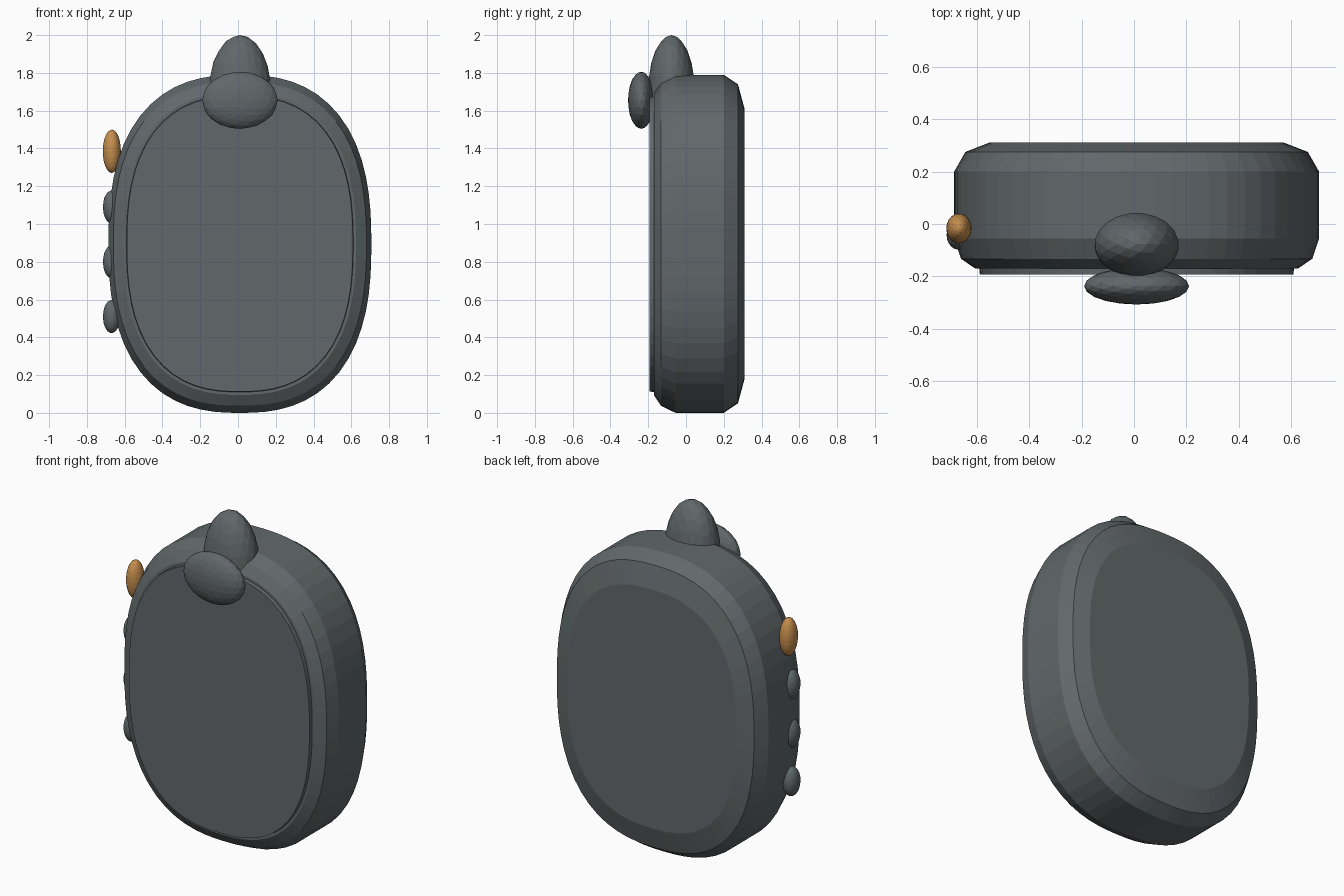
import bpy
import bmesh
from math import cos, sin, pi, copysign

cube = bpy.data.objects.get("Cube")
if cube:
    bpy.data.objects.remove(cube)

CX, CZ = 0.01, 0.895   # centre of the body outline
SEGMENTS = 64
ROUNDNESS = 2.5        # superellipse exponent


def make_material(name, colour):
    mat = bpy.data.materials.new(name)
    mat.use_nodes = True
    mat.diffuse_color = colour
    mat.node_tree.nodes["Principled BSDF"].inputs["Base Color"].default_value = colour
    return mat


grey = make_material("slate grey", (0.12, 0.138, 0.145, 1))
gold = make_material("warm gold", (0.56, 0.27, 0.075, 1))


def add_object(name, bm, mat):
    bmesh.ops.recalc_face_normals(bm, faces=bm.faces)
    mesh = bpy.data.meshes.new(name)
    bm.to_mesh(mesh)
    bm.free()
    mesh.materials.append(mat)
    obj = bpy.data.objects.new(name, mesh)
    bpy.context.collection.objects.link(obj)
    return obj


def outline(half_w, half_h, y):
    """Rounded-oval ring of points in the xz plane."""
    points = []
    for i in range(SEGMENTS):
        a = 2 * pi * i / SEGMENTS
        c, s = cos(a), sin(a)
        r = (abs(c) ** ROUNDNESS + abs(s) ** ROUNDNESS) ** (-1 / ROUNDNESS)
        points.append((CX + half_w * r * c, y, CZ + half_h * r * s))
    return points


def loft(name, sections, mat):
    """Skin a stack of (y, half width, half height) outlines and cap the ends."""
    bm = bmesh.new()
    rings = [[bm.verts.new(p) for p in outline(w, h, y)] for y, w, h in sections]
    for a, b in zip(rings, rings[1:]):
        for i in range(SEGMENTS):
            j = (i + 1) % SEGMENTS
            bm.faces.new((a[i], a[j], b[j], b[i]))
    bm.faces.new(rings[0])
    bm.faces.new(rings[-1])
    return add_object(name, bm, mat)


def ellipsoid(name, centre, radii, mat, detail=3):
    bm = bmesh.new()
    bmesh.ops.create_icosphere(bm, subdivisions=detail, radius=1)
    bmesh.ops.scale(bm, vec=radii, verts=bm.verts)
    bmesh.ops.translate(bm, vec=centre, verts=bm.verts)
    return add_object(name, bm, mat)


# Chamfered case, front to back
loft("case", [
    (-0.17, 0.615, 0.80),
    (-0.133, 0.67, 0.857),
    (-0.055, 0.696, 0.895),
    (0.20, 0.696, 0.895),
    (0.275, 0.653, 0.845),
    (0.31, 0.563, 0.715),
], grey)

# Slightly raised face plate
loft("front_panel", [(-0.192, 0.598, 0.782), (-0.15, 0.603, 0.787)], grey)

# Knob on top and the oval pad in front of it
ellipsoid("top_knob", (0.01, -0.077, 1.70), (0.165, 0.124, 0.30), grey)
ellipsoid("front_pad", (0.01, -0.237, 1.655), (0.20, 0.07, 0.151), grey)

# Side buttons on the model's right
ellipsoid("gold_button", (-0.668, -0.017, 1.385), (0.048, 0.057, 0.115), gold)
for number, z in enumerate((1.09, 0.80, 0.51), 1):
    ellipsoid(f"side_button_{number}", (-0.669, -0.042, z), (0.046, 0.056, 0.088), grey)
